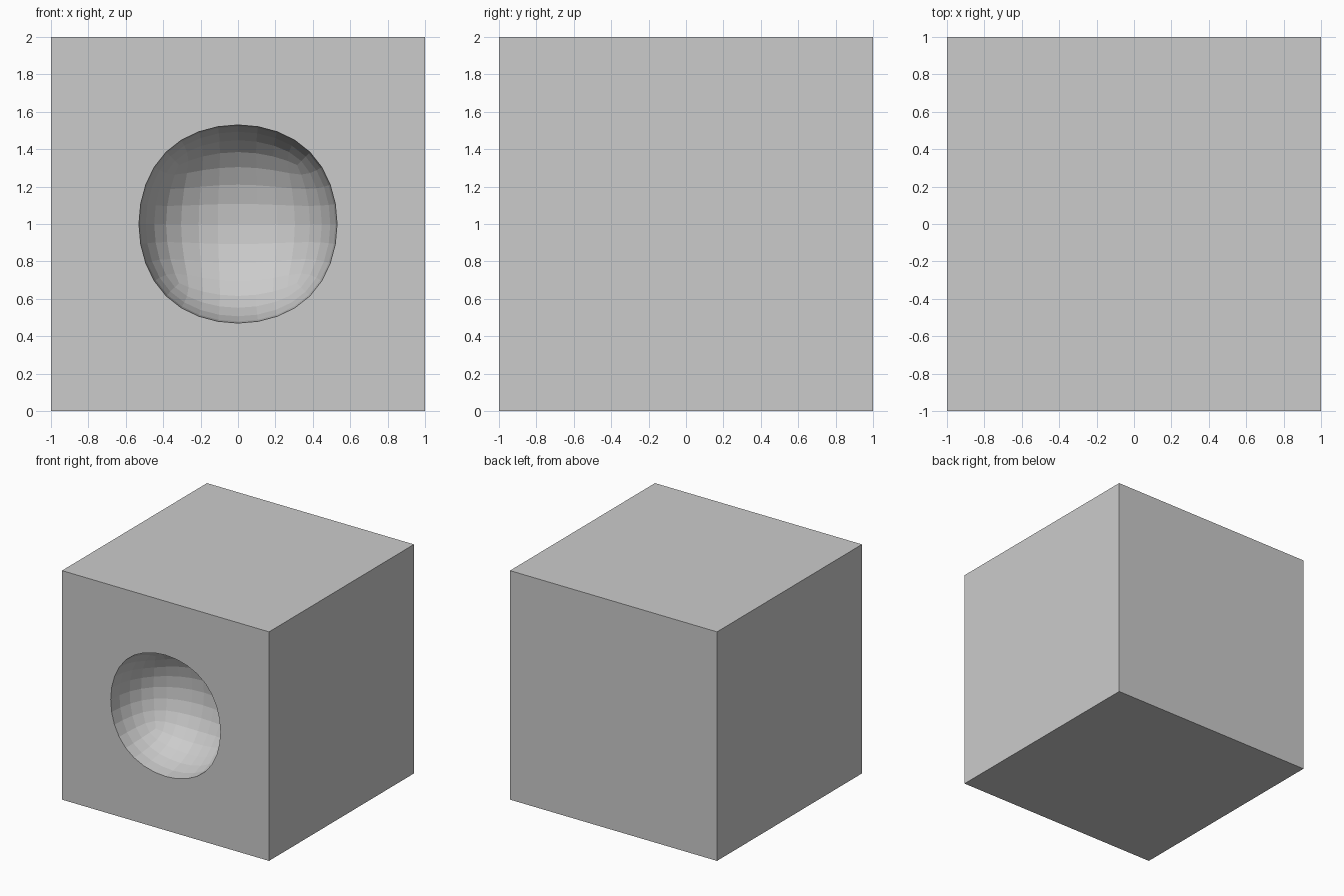
import bpy

if "Cube" in bpy.data.objects:
    bpy.data.objects.remove(bpy.data.objects["Cube"])

# main cube block
bpy.ops.mesh.primitive_cube_add(size=2, location=(0, 0, 1))
block = bpy.context.object
block.name = "block"

# rounded ball cutter, half sunk into the front face
bpy.ops.mesh.primitive_cube_add(size=1.262, location=(0, -1, 1))
ball = bpy.context.object
ball.name = "ball_cutter"
sub = ball.modifiers.new("round", 'SUBSURF')
sub.levels = sub.render_levels = 3
bpy.ops.object.modifier_apply(modifier=sub.name)

# carve the bowl-shaped recess
bpy.context.view_layer.objects.active = block
cut = block.modifiers.new("recess", 'BOOLEAN')
cut.operation = 'DIFFERENCE'
cut.solver = 'EXACT'
cut.object = ball
bpy.ops.object.modifier_apply(modifier=cut.name)
bpy.data.objects.remove(ball)
